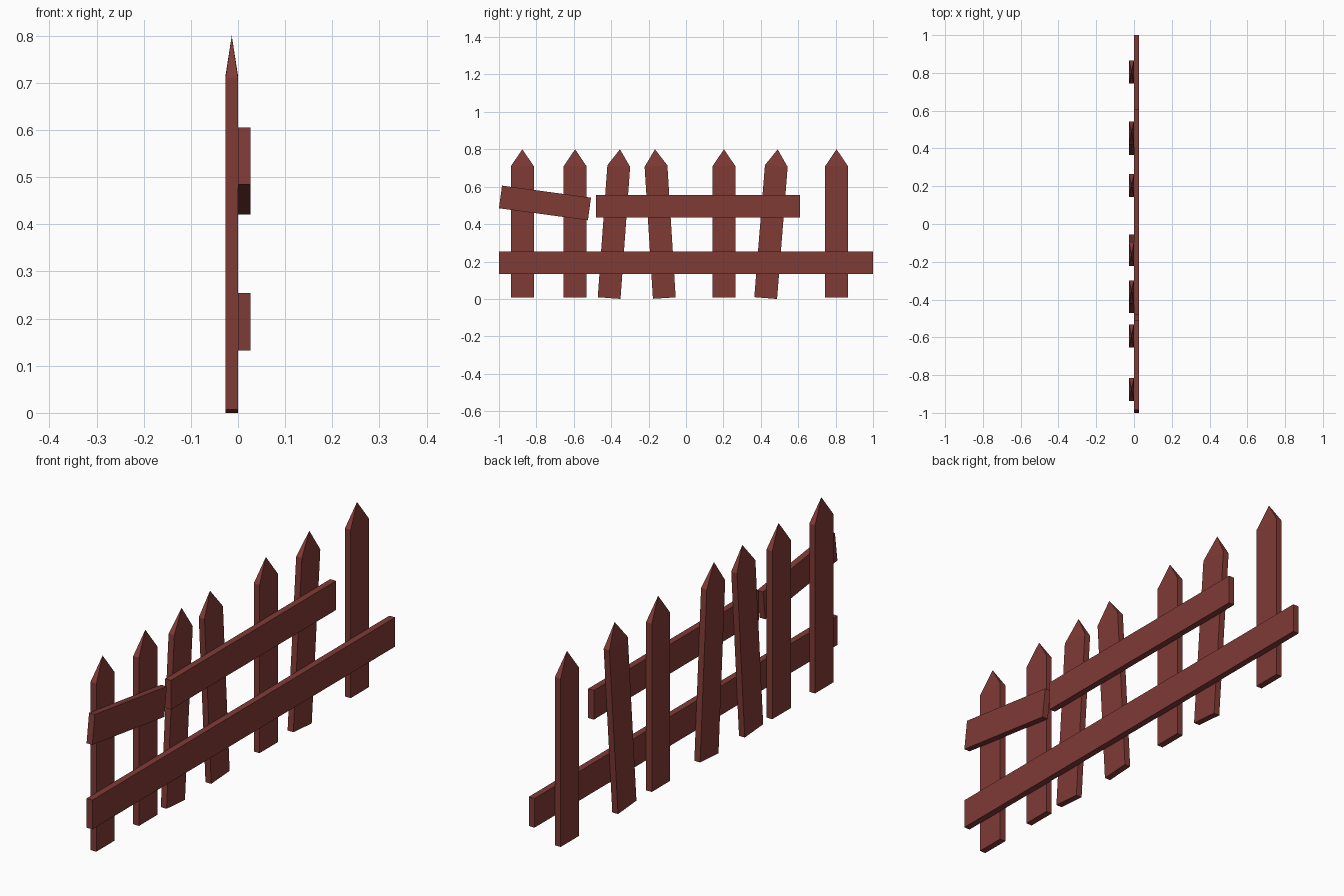
import bpy
import bmesh
import math
from mathutils import Matrix

if "Cube" in bpy.data.objects:
    bpy.data.objects.remove(bpy.data.objects["Cube"])

wood = bpy.data.materials.new("red_brown_wood")
wood.diffuse_color = (0.216, 0.043, 0.036, 1)
wood.use_nodes = True
wood.node_tree.nodes["Principled BSDF"].inputs["Base Color"].default_value = wood.diffuse_color

W = 0.122    # plank width
T = 0.0265   # plank thickness


def finish(bm, name):
    bmesh.ops.recalc_face_normals(bm, faces=bm.faces)
    mesh = bpy.data.meshes.new(name)
    bm.to_mesh(mesh)
    bm.free()
    mesh.materials.append(wood)
    obj = bpy.data.objects.new(name, mesh)
    bpy.context.collection.objects.link(obj)
    return obj


def picket(name, y_bottom, y_tip, z_bottom=0.007, z_tip=0.80):
    """Upright board with a pyramid point, leaning from bottom to tip."""
    dy, dz = y_tip - y_bottom, z_tip - z_bottom
    length = math.hypot(dy, dz)
    body = length - 0.09
    bm = bmesh.new()
    bmesh.ops.create_cube(bm, size=1, matrix=Matrix.Translation((0, 0, body / 2))
                          @ Matrix.Diagonal((T, W, body, 1)))
    top = max(bm.faces, key=lambda f: f.calc_center_median().z)
    tip = bmesh.ops.poke(bm, faces=[top])["verts"][0]
    tip.co.z = length
    lean = Matrix.Rotation(-math.atan2(dy, dz), 4, 'X')
    bm.transform(Matrix.Translation((-T / 2, y_bottom, z_bottom)) @ lean)
    return finish(bm, name)


def rail(name, y, z, length, angle=0.0):
    """Horizontal board on the +x side of the pickets."""
    bm = bmesh.new()
    bmesh.ops.create_cube(bm, size=1, matrix=Matrix.Translation((T / 2, y, z))
                          @ Matrix.Rotation(math.radians(angle), 4, 'X')
                          @ Matrix.Diagonal((T, length, W, 1)))
    return finish(bm, name)


# Pickets: (bottom y, tip y)
for i, (b, t) in enumerate([(-0.875, -0.875), (-0.593, -0.593), (-0.411, -0.353),
                            (-0.116, -0.166), (0.203, 0.203), (0.426, 0.490),
                            (0.805, 0.805)]):
    picket(f"picket_{i + 1}", b, t, 0.007 if b == t else 0.0045)

# Rails
rail("lower_rail", 0, 0.193, 2.0)
rail("upper_rail", 0.064, 0.495, 1.09)
rail("broken_upper_rail", -0.754, 0.513, 0.48, -7.7)
